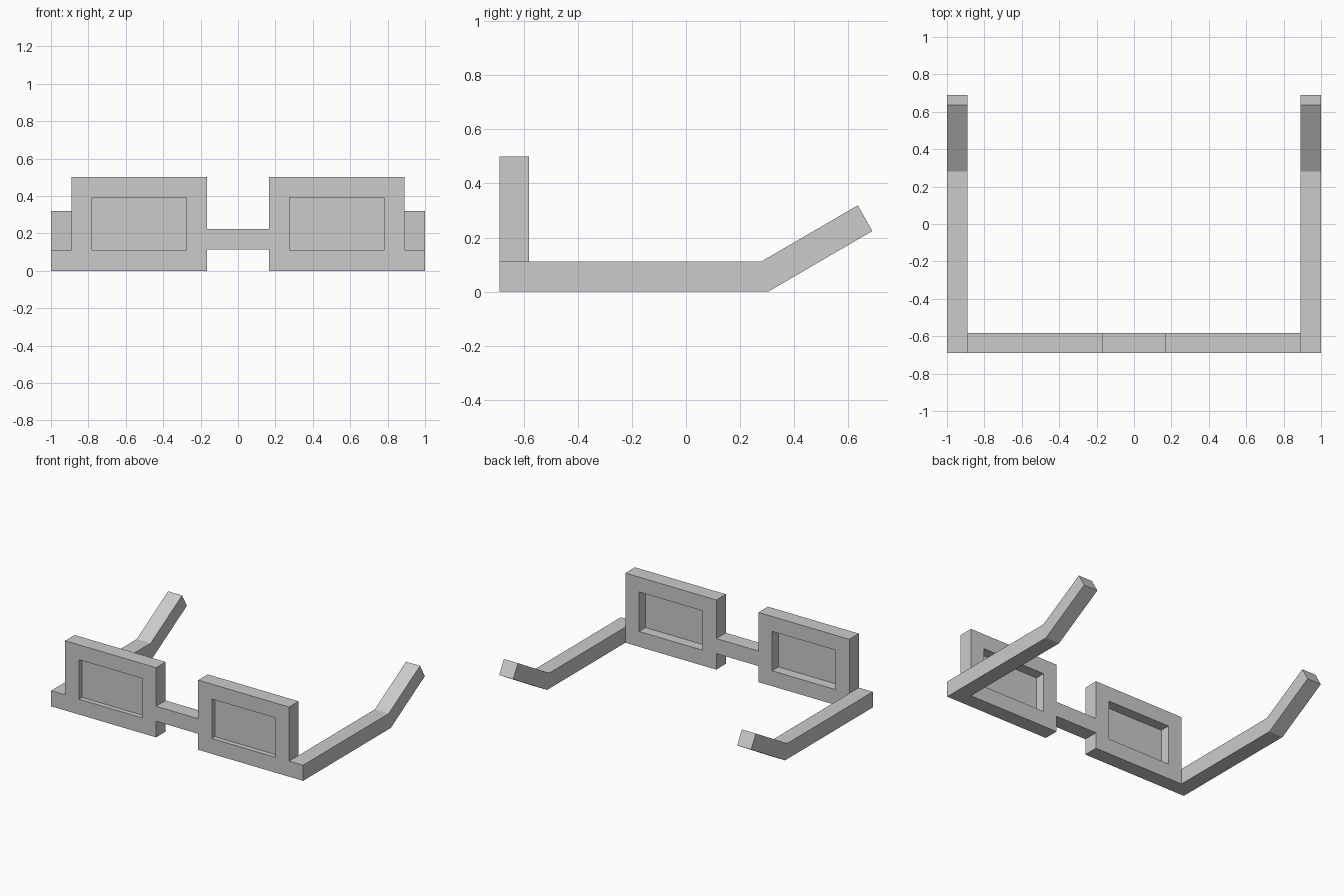
import bpy, bmesh

if "Cube" in bpy.data.objects:
    bpy.data.objects.remove(bpy.data.objects["Cube"])

FRONT, BACK = -0.69, -0.582     # depth range of the front frame
RIM_OUT = (0.167, 0.889, 0.0, 0.5)
RIM_IN = (0.275, 0.78, 0.11, 0.393)
LENS_Y = -0.655


def finish(name, bm, mirror=True):
    bmesh.ops.recalc_face_normals(bm, faces=bm.faces)
    mesh = bpy.data.meshes.new(name)
    bm.to_mesh(mesh)
    bm.free()
    obj = bpy.data.objects.new(name, mesh)
    bpy.context.collection.objects.link(obj)
    if mirror:
        obj.modifiers.new("mirror", "MIRROR").use_axis[0] = True
    return obj


def corners(rect):
    x0, x1, z0, z1 = rect
    return [(x0, z0), (x1, z0), (x1, z1), (x0, z1)]


def extrude(bm, faces, vec):
    geo = bmesh.ops.extrude_face_region(bm, geom=faces)["geom"]
    verts = [g for g in geo if isinstance(g, bmesh.types.BMVert)]
    bmesh.ops.translate(bm, verts=verts, vec=vec)


# Rectangular rim around each lens
bm = bmesh.new()
outer = [bm.verts.new((x, FRONT, z)) for x, z in corners(RIM_OUT)]
inner = [bm.verts.new((x, FRONT, z)) for x, z in corners(RIM_IN)]
ring = [bm.faces.new((outer[i], outer[(i + 1) % 4], inner[(i + 1) % 4], inner[i]))
        for i in range(4)]
extrude(bm, ring, (0, BACK - FRONT, 0))
finish("lens_rim", bm)

# Flat lens set back inside each rim
bm = bmesh.new()
bm.faces.new([bm.verts.new((x, LENS_Y, z)) for x, z in corners(RIM_IN)])
finish("lens", bm)

# Bridge between the rims
bm = bmesh.new()
rect = (-RIM_OUT[0], RIM_OUT[0], 0.115, 0.223)
face = bm.faces.new([bm.verts.new((x, FRONT, z)) for x, z in corners(rect)])
extrude(bm, [face], (0, BACK - FRONT, 0))
finish("bridge", bm, mirror=False)

# Temple arms with bent ear tips
side = [(FRONT, 0), (0.305, 0), (0.69, 0.224), (0.636, 0.319), (0.28, 0.112), (FRONT, 0.112)]
bm = bmesh.new()
face = bm.faces.new([bm.verts.new((RIM_OUT[1], y, z)) for y, z in side])
extrude(bm, [face], (1 - RIM_OUT[1], 0, 0))
finish("temple_arm", bm)
